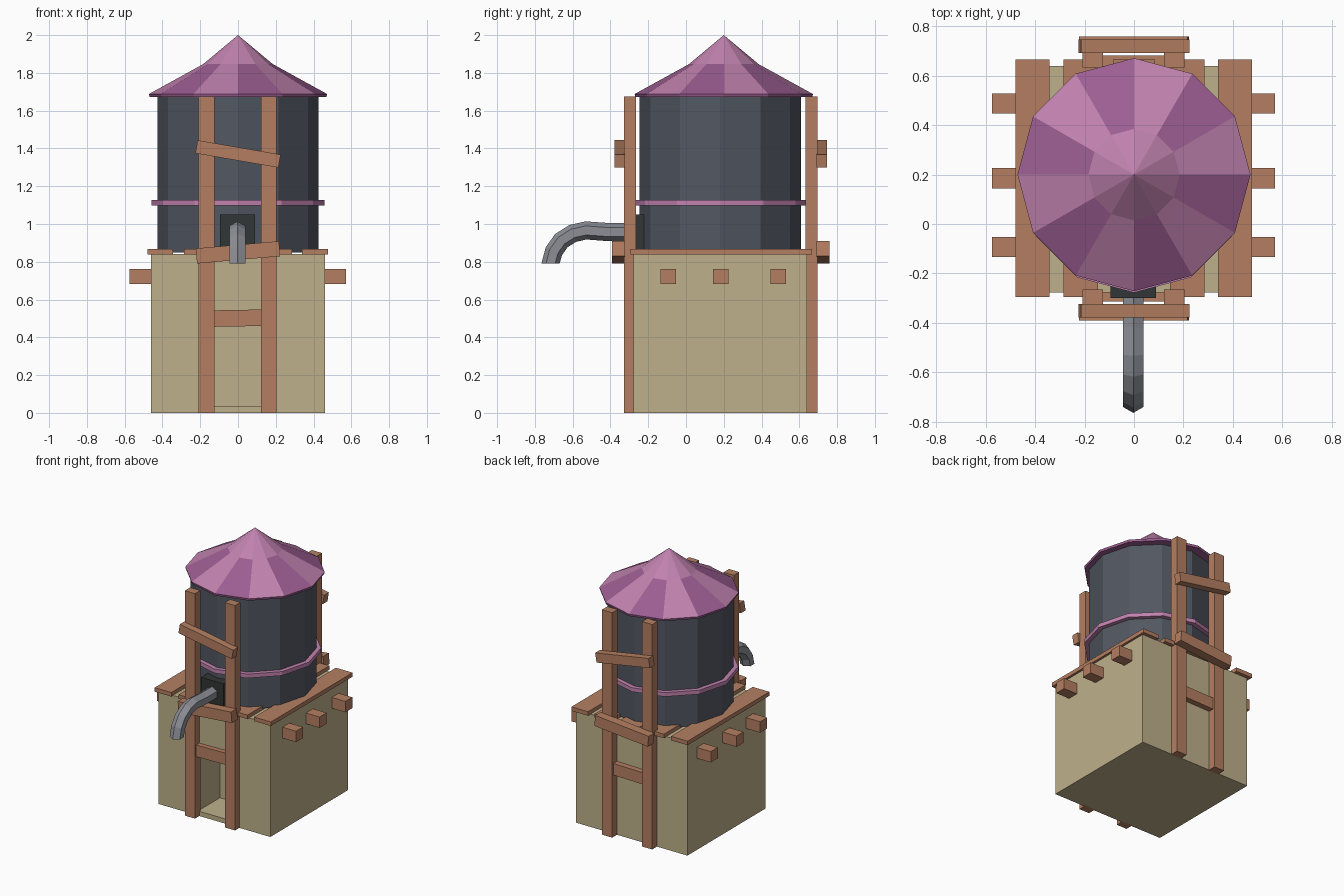
import bpy, bmesh, math
from mathutils import Vector, Matrix

if "Cube" in bpy.data.objects:
    bpy.data.objects.remove(bpy.data.objects["Cube"])


def mat(name, r, g, b):
    lin = [((c / 255 + 0.055) / 1.055) ** 2.4 for c in (r, g, b)]
    m = bpy.data.materials.new(name)
    m.diffuse_color = (*lin, 1)
    m.use_nodes = True
    m.node_tree.nodes["Principled BSDF"].inputs["Base Color"].default_value = m.diffuse_color
    return m


STONE = mat("sandstone", 190, 176, 139)
WOOD = mat("brown wood", 181, 127, 97)
TANK = mat("slate tank", 82, 87, 97)
PINK = mat("pink roof", 193, 130, 175)
PURPLE = mat("purple roof patch", 156, 94, 146)
STEEL = mat("grey pipe", 140, 143, 150)
DARK = mat("dark fitting", 50, 54, 54)


def make(name, bm, *mats):
    bmesh.ops.recalc_face_normals(bm, faces=bm.faces)
    me = bpy.data.meshes.new(name)
    bm.to_mesh(me)
    bm.free()
    for m in mats:
        me.materials.append(m)
    ob = bpy.data.objects.new(name, me)
    bpy.context.collection.objects.link(ob)
    return ob


def box(name, x, y, z, m, tilt=0):
    """Box from (min, max) pairs; tilt turns it about its own y axis."""
    size = [b - a for a, b in (x, y, z)]
    mid = [(a + b) / 2 for a, b in (x, y, z)]
    bm = bmesh.new()
    bmesh.ops.create_cube(bm, size=1, matrix=Matrix.Translation(mid)
                          @ Matrix.Rotation(tilt, 4, 'Y') @ Matrix.Diagonal((*size, 1)))
    return make(name, bm, m)


def lathe(name, profile, cy, n, *mats, rule=None):
    """Revolve (radius, z) points; radius 0 makes a point or closes a cap."""
    bm = bmesh.new()
    rings = []
    for r, z in profile:
        if r == 0:
            rings.append([bm.verts.new((0, cy, z))] * n)
        else:
            rings.append([bm.verts.new((r * math.cos(2 * math.pi * k / n),
                                        cy + r * math.sin(2 * math.pi * k / n), z))
                          for k in range(n)])
    for i, (a, b) in enumerate(zip(rings, rings[1:])):
        for k in range(n):
            j = (k + 1) % n
            vs = list(dict.fromkeys((a[k], a[j], b[j], b[k])))
            f = bm.faces.new(vs)
            if rule:
                f.material_index = rule(i, k)
    return make(name, bm, *mats)


# stone base with a doorway recess
base = box("base", (-0.46, 0.46), (-0.277, 0.64), (0, 0.84), STONE)
cutter = box("doorway_cutter", (-0.135, 0.13), (-0.4, -0.02), (0.035, 0.46), STONE)
mod = base.modifiers.new("doorway", 'BOOLEAN')
mod.operation, mod.solver, mod.object = 'DIFFERENCE', 'EXACT', cutter
bpy.context.view_layer.objects.active = base
base.select_set(True)
bpy.ops.object.modifier_apply(modifier="doorway")
bpy.data.objects.remove(cutter)

# joist beams poking out of both sides
for i, y in enumerate((-0.093, 0.185, 0.488)):
    box(f"joist_{i}", (-0.575, 0.572), (y - 0.041, y + 0.041), (0.682, 0.763), WOOD)

# platform planks
for i, (a, b) in enumerate(((-0.48, -0.343), (-0.285, -0.145), (-0.085, 0.085),
                            (0.145, 0.285), (0.34, 0.477))):
    box(f"plank_{i}", (a, b), (-0.295, 0.667), (0.838, 0.868), WOOD)

# posts and crooked rails, front and mirrored at the back
MID = 0.184
for side, s in (("front", -1), ("back", 1)):
    def span(a, b):
        return tuple(sorted((MID + s * a, MID + s * b)))
    for tag, x in (("left", -0.167), ("right", 0.163)):
        box(f"{side}_post_{tag}", (x - 0.042, x + 0.042), span(0.449, 0.512),
            (0, 1.675), WOOD)
    box(f"{side}_upper_rail", (-0.223, 0.223), span(0.508, 0.563),
        (1.336, 1.406), WOOD, math.radians(9.8))
    box(f"{side}_lower_rail", (-0.221, 0.221), span(0.508, 0.575),
        (0.81, 0.89), WOOD, math.radians(-5))
    box(f"{side}_lintel", (-0.13, 0.125), span(0.453, 0.498),
        (0.458, 0.545), WOOD, math.radians(-1))

# twelve-sided tank and its band
lathe("tank", [(0, 0.85), (0.427, 0.85), (0.427, 1.69), (0, 1.69)], 0.181, 12, TANK)
lathe("tank_band", [(0.42, 1.098), (0.459, 1.098), (0.459, 1.128), (0.42, 1.128)],
      0.181, 12, PINK)

# conical roof: dark rim and underside, alternate lower facets dark
lathe("roof", [(0, 1.672), (0.468, 1.672), (0.472, 1.688), (0.185, 1.846), (0, 2.0)],
      0.2, 12, PINK, PURPLE,
      rule=lambda i, k: 1 if i < 2 or (i == 2 and k % 2) else 0)

# outlet fitting
box("outlet_box", (-0.095, 0.09), (-0.3, -0.2), (0.86, 1.05), DARK)

# hexagonal spout swept along a bent path in the yz plane
path = [(-0.29, 0.958), (-0.42, 0.958), (-0.53, 0.966), (-0.6, 0.95),
        (-0.66, 0.912), (-0.7, 0.855), (-0.717, 0.79)]
pts = [Vector((-0.003, y, z)) for y, z in path]
bm = bmesh.new()
rings = []
for i, p in enumerate(pts):
    t = (pts[min(i + 1, len(pts) - 1)] - pts[max(i - 1, 0)]).normalized()
    if i == len(pts) - 1:
        t = Vector((0, 0, -1))
    up = t.cross(Vector((1, 0, 0)))
    rings.append([bm.verts.new(p + 0.048 * (up * math.cos(a) + Vector((math.sin(a), 0, 0))))
                  for a in (math.pi * k / 3 for k in range(6))])
for a, b in zip(rings, rings[1:]):
    for k in range(6):
        bm.faces.new((a[k], a[(k + 1) % 6], b[(k + 1) % 6], b[k]))
bm.faces.new(rings[0])
bm.faces.new(rings[-1])
make("spout", bm, STEEL)
